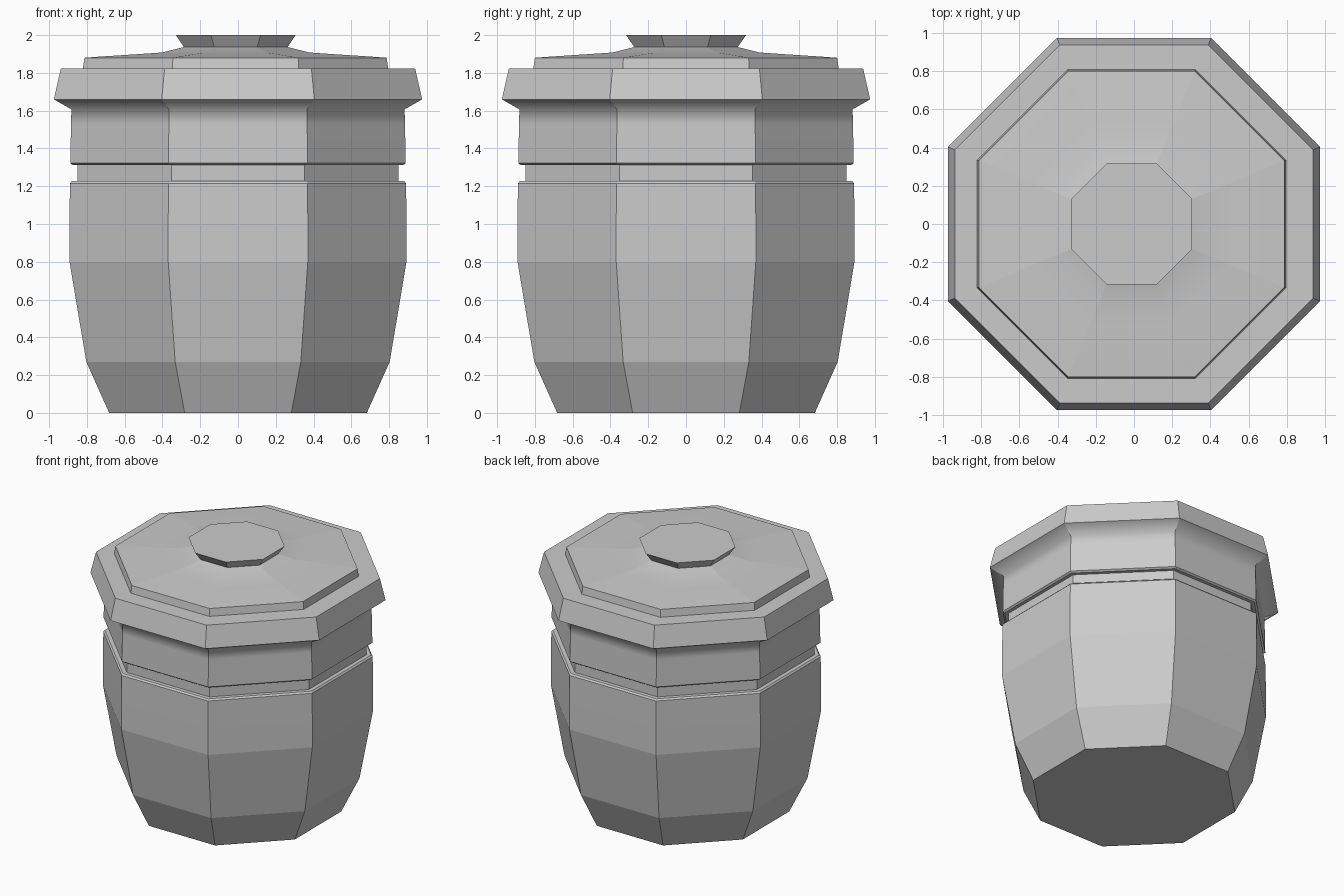
import bpy, bmesh, math

cube = bpy.data.objects.get("Cube")
if cube:
    bpy.data.objects.remove(cube, do_unlink=True)

SIDES = 8

stone = bpy.data.materials.new("pale grey")
stone.use_nodes = True
GREY = (0.6, 0.6, 0.6, 1.0)
stone.diffuse_color = GREY
stone.node_tree.nodes["Principled BSDF"].inputs["Base Color"].default_value = GREY


def octagon_part(name, profile, soft=(), x=0.0):
    """Stack octagon rings from (flat-side radius, height); soft lists the rings shaded smoothly."""
    bm = bmesh.new()
    step = math.tau / SIDES
    rings = []
    for apothem, z in profile:
        r = apothem / math.cos(step / 2)
        rings.append([bm.verts.new((r * math.cos((i + 0.5) * step),
                                    r * math.sin((i + 0.5) * step), z))
                      for i in range(SIDES)])
    for low, high in zip(rings, rings[1:]):
        for i in range(SIDES):
            j = (i + 1) % SIDES
            bm.faces.new((low[i], low[j], high[j], high[i]))
    bm.faces.new(list(reversed(rings[0])))
    bm.faces.new(rings[-1])
    for face in bm.faces:
        face.smooth = True
    for edge in bm.edges:
        edge.smooth = False
    for k in soft:
        for i in range(SIDES):
            bm.edges.get((rings[k][i], rings[k][(i + 1) % SIDES])).smooth = True
    mesh = bpy.data.meshes.new(name)
    bm.to_mesh(mesh)
    bm.free()
    mesh.materials.append(stone)
    obj = bpy.data.objects.new(name, mesh)
    obj.location.x = x
    bpy.context.collection.objects.link(obj)
    return obj


# Tapered jar with a thin chamfered lip
octagon_part("jar_body", [(0.682, 0), (0.803, 0.27), (0.892, 0.8), (0.892, 1.0),
                          (0.89, 1.215), (0.88, 1.227)])

# Recessed neck showing in the groove
octagon_part("jar_neck", [(0.85, 1.2), (0.85, 1.34)])

# Lid skirt, coved underside and sloping rim
octagon_part("lid_rim", [(0.875, 1.312), (0.888, 1.322), (0.884, 1.53), (0.882, 1.607),
                         (0.975, 1.66), (0.938, 1.823)], soft=(2, 3))

# Raised panel rising to a low hump under the knob
octagon_part("lid_panel", [(0.81, 1.81), (0.80, 1.88), (0.72, 1.886), (0.52, 1.899),
                           (0.39, 1.908), (0.27, 1.938)], soft=(2, 3, 4), x=-0.013)

# Flared knob
octagon_part("lid_knob", [(0.27, 1.93), (0.317, 2.0)], x=-0.012)
